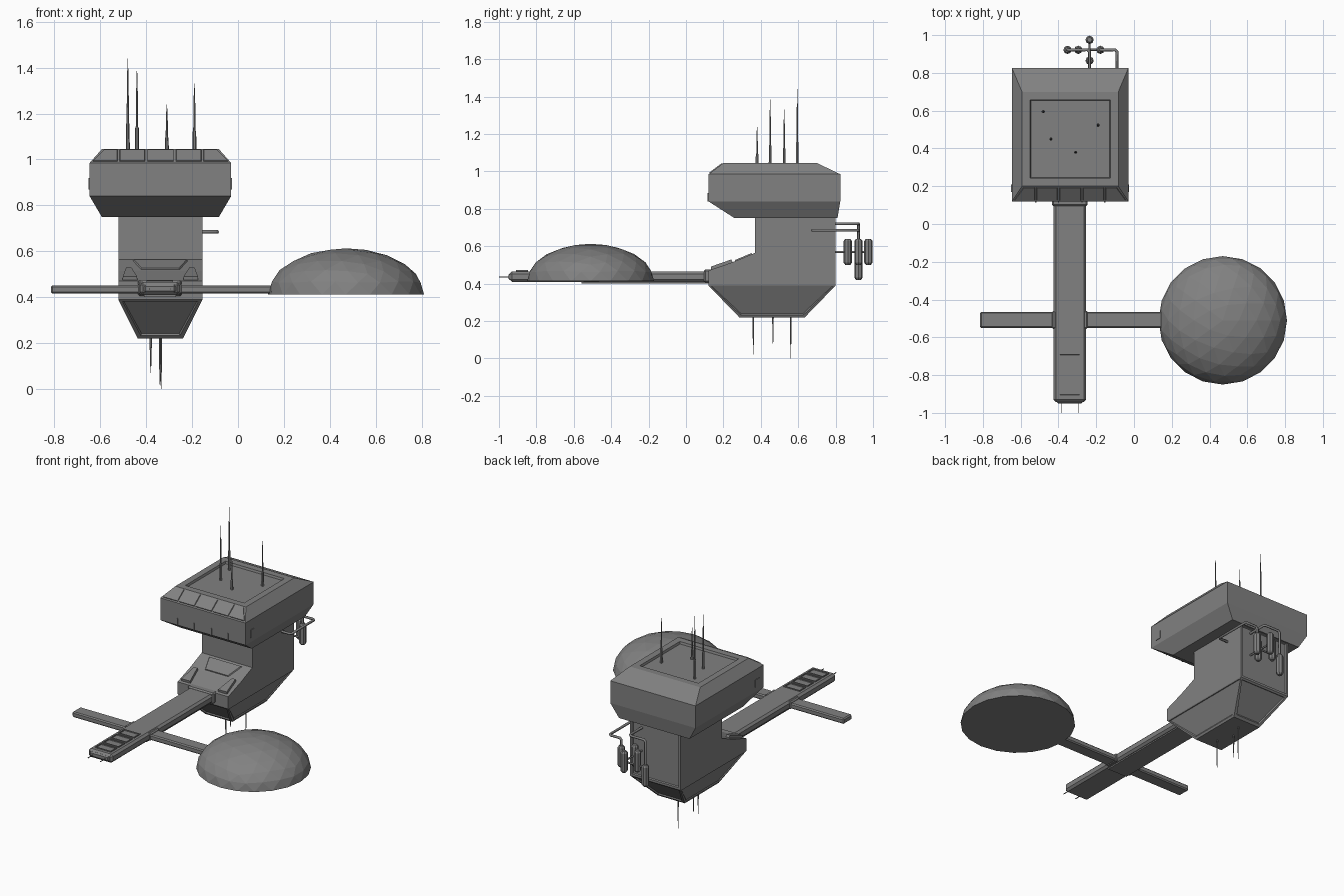
import bpy, bmesh, math
from mathutils import Vector

cube = bpy.data.objects.get("Cube")
if cube:
    bpy.data.objects.remove(cube, do_unlink=True)

hull = bpy.data.materials.new("hull grey")
hull.use_nodes = True
GREY = (0.22, 0.22, 0.22, 1)
hull.diffuse_color = GREY
hull.node_tree.nodes["Principled BSDF"].inputs["Base Color"].default_value = GREY

CX = -0.338  # centre line of the ship's hull


def finish(name, bm):
    bmesh.ops.recalc_face_normals(bm, faces=bm.faces)
    mesh = bpy.data.meshes.new(name)
    bm.to_mesh(mesh)
    bm.free()
    obj = bpy.data.objects.new(name, mesh)
    bpy.context.collection.objects.link(obj)
    mesh.materials.append(hull)
    return obj


def hull_block(name, profile, sides, recess):
    """Mirrored block from (y, z, half width) points; recess maps face index to (inset, depth)."""
    bm = bmesh.new()
    rows = [[bm.verts.new((CX + s * w, y, z)) for y, z, w in profile] for s in (-1, 1)]
    n = len(profile)
    faces = [bm.faces.new((rows[0][i], rows[0][(i + 1) % n], rows[1][(i + 1) % n], rows[1][i]))
             for i in range(n)]
    for side in sides:
        faces += [bm.faces.new([row[i] for i in side]) for row in rows]
    bmesh.ops.recalc_face_normals(bm, faces=bm.faces)
    for i, (inset, depth) in recess.items():
        bmesh.ops.inset_individual(bm, faces=[faces[i]], thickness=inset, depth=0)
        bmesh.ops.inset_individual(bm, faces=[faces[i]], thickness=0.006, depth=-depth)
    return finish(name, bm)


def plate(name, corners, thick=0.008):
    """Raised plate on a flat quad, with a slightly smaller top."""
    bm = bmesh.new()
    pts = [Vector(c) for c in corners]
    mid = sum(pts, Vector()) / len(pts)
    normal = (pts[1] - pts[0]).cross(pts[2] - pts[0]).normalized()
    low = [bm.verts.new(p - normal * 0.002) for p in pts]
    top = [bm.verts.new(p + (mid - p) * 0.05 + normal * thick) for p in pts]
    bm.faces.new(low)
    bm.faces.new(top)
    for i in range(len(pts)):
        j = (i + 1) % len(pts)
        bm.faces.new((low[i], low[j], top[j], top[i]))
    return finish(name, bm)


def box(name, lo, hi, bevel=0.0, sink=0.0):
    bm = bmesh.new()
    bmesh.ops.create_cube(bm, size=1)
    for v in bm.verts:
        v.co = [a + (b - a) * (c + 0.5) for a, b, c in zip(lo, hi, v.co)]
    if sink:
        top = [f for f in bm.faces if f.normal.z > 0.9]
        bmesh.ops.inset_individual(bm, faces=top, thickness=0.008, depth=0)
        bmesh.ops.inset_individual(bm, faces=top, thickness=0.001, depth=-sink)
    if bevel:
        bmesh.ops.bevel(bm, geom=list(bm.edges), offset=bevel, segments=1, affect='EDGES')
    return finish(name, bm)


def lathe(name, profile, x, y, sides=8):
    """Turned part from (radius, z) points."""
    bm = bmesh.new()
    rings = []
    for r, z in profile:
        angles = [2 * math.pi * k / sides for k in range(sides)]
        rings.append([bm.verts.new((x + r * math.cos(a), y + r * math.sin(a), z)) for a in angles])
    for a, b in zip(rings, rings[1:]):
        for k in range(sides):
            m = (k + 1) % sides
            bm.faces.new((a[k], a[m], b[m], b[k]))
    bm.faces.new(rings[0])
    bm.faces.new(rings[-1])
    return finish(name, bm)


def pipe(name, points, radius=0.008):
    curve = bpy.data.curves.new(name, 'CURVE')
    curve.dimensions = '3D'
    curve.bevel_depth = radius
    curve.bevel_resolution = 1
    curve.use_fill_caps = True
    line = curve.splines.new('POLY')
    line.points.add(len(points) - 1)
    for p, co in zip(line.points, points):
        p.co = (*co, 1)
    curve.materials.append(hull)
    obj = bpy.data.objects.new(name, curve)
    bpy.context.collection.objects.link(obj)
    return obj


# Main body: neck, sloping shoulder and tapered belly
W, N = 0.183, 0.098
hull_block("body",
           [(0.8, 0.76, W), (0.37, 0.76, W), (0.37, 0.565, W), (0.25, 0.515, W), (0.12, 0.47, W),
            (0.12, 0.39, W), (0.285, 0.22, N), (0.635, 0.22, N), (0.8, 0.39, W)],
           [(0, 1, 2, 3, 4, 5, 8), (5, 6, 7, 8)],
           {5: (0.022, 0.008), 7: (0.022, 0.008), 8: (0.02, 0.008),
            11: (0.016, 0.006), 12: (0.016, 0.006)})

# Command head with bevelled roof and underside
W, N = 0.308, 0.255
hull_block("head",
           [(0.825, 0.985, W), (0.7, 1.045, N), (0.2, 1.045, N), (0.12, 0.985, W),
            (0.12, 0.84, W), (0.26, 0.75, N), (0.81, 0.75, N), (0.825, 0.84, W)],
           [(0, 1, 2, 3), (0, 3, 4, 7), (4, 5, 6, 7)],
           {1: (0.06, 0.014)})

# Roof brow panels and the ribs below them
ribs = [-0.52, -0.4, -0.275, -0.155]
low_x = [CX - 0.3] + ribs + [CX + 0.3]
top_x = [CX - 0.25] + ribs + [CX + 0.25]
g = 0.004
for i in range(5):
    plate("brow_panel", [(low_x[i] + g, 0.127, 0.99), (low_x[i + 1] - g, 0.127, 0.99),
                         (top_x[i + 1] - g, 0.195, 1.041), (top_x[i] + g, 0.195, 1.041)], 0.005)
for x in ribs:
    box("brow_rib", (x - 0.003, 0.115, 0.84), (x + 0.003, 0.125, 0.885))
for s in (-1, 1):
    x = CX + s * W
    box("head_side_slot", (x - 0.004, 0.17, 0.87), (x + 0.004, 0.21, 0.92))

# Shoulder panel and the fins beside the boom
plate("shoulder_panel", [(CX - 0.085, 0.262, 0.52), (CX + 0.085, 0.262, 0.52),
                         (CX + 0.12, 0.355, 0.559), (CX - 0.12, 0.355, 0.559)], 0.006)
for s in (-1, 1):
    quad = [(CX + s * 0.1, 0.135, 0.475), (CX + s * 0.165, 0.135, 0.475),
            (CX + s * 0.15, 0.25, 0.515), (CX + s * 0.125, 0.25, 0.515)]
    plate("shoulder_fin", quad if s > 0 else quad[::-1], 0.016)

# Forward boom with keel, nose, hatches and probes
BX = -0.34
box("boom", (BX - 0.087, -0.943, 0.41), (BX + 0.087, 0.2, 0.466), bevel=0.013)
box("boom_keel", (BX - 0.07, -0.56, 0.402), (BX + 0.07, 0.2, 0.415))
box("boom_root", (BX - 0.095, 0.095, 0.405), (BX + 0.095, 0.16, 0.475), bevel=0.008)
box("nose_block", (BX - 0.07, -0.95, 0.42), (BX + 0.07, -0.9, 0.455), bevel=0.008)
for i in range(4):
    y = -0.91 + i * 0.08
    box("boom_hatch", (BX - 0.058, y, 0.46), (BX + 0.058, y + 0.064, 0.472), sink=0.006)
for s in (-1, 1):
    box("nose_probe", (BX + s * 0.045 - 0.002, -1.0, 0.434), (BX + s * 0.045 + 0.002, -0.94, 0.438))

# Cross arm and its collar
box("cross_arm", (-0.815, -0.55, 0.416), (0.2, -0.465, 0.452), bevel=0.007)
box("arm_collar", (BX - 0.095, -0.555, 0.412), (BX + 0.095, -0.46, 0.462), bevel=0.007)

# Faceted dome with a flat underside
bm = bmesh.new()
bmesh.ops.create_icosphere(bm, subdivisions=3, radius=1)
cut = bmesh.ops.bisect_plane(bm, geom=bm.verts[:] + bm.edges[:] + bm.faces[:], dist=1e-4,
                             plane_co=(0, 0, 0), plane_no=(0, 0, 1), clear_inner=True)
bmesh.ops.holes_fill(bm, edges=[e for e in bm.edges if e.is_boundary])
for v in bm.verts:
    v.co = (0.47 + v.co.x * 0.34, -0.51 + v.co.y * 0.34, 0.413 + v.co.z * 0.2)
finish("dome", bm)

# Roof masts and belly masts
for x, y, tip in [(-0.48, 0.595, 1.44), (-0.44, 0.45, 1.385), (-0.31, 0.38, 1.24), (-0.19, 0.525, 1.33)]:
    h = tip - 1.03
    lathe("roof_mast", [(0.009, 1.02), (0.008, 1.03 + h * 0.3), (0.005, 1.03 + h * 0.32),
                        (0.004, 1.03 + h * 0.7), (0.001, tip)], x, y, 6)
for x, y, tip in [(-0.34, 0.36, 0.02), (-0.38, 0.465, 0.07), (-0.335, 0.56, 0.0)]:
    mid = (tip + 0.22) / 2
    lathe("belly_mast", [(0.005, 0.23), (0.004, mid), (0.001, tip)], x, y, 6)

# Rear tank cluster
for x, y, z in [(-0.235, 0.975, 0.5), (-0.235, 0.865, 0.5), (-0.295, 0.922, 0.5),
                (-0.178, 0.922, 0.5), (-0.352, 0.922, 0.42)]:
    lathe("tank", [(0.013, z), (0.022, z + 0.012), (0.022, z + 0.128), (0.013, z + 0.14)], x, y)

# Pipework feeding the tanks
pipe("side_pipe", [(-0.17, 0.675, 0.685), (-0.1, 0.675, 0.685), (-0.09, 0.685, 0.685),
                   (-0.09, 0.912, 0.685), (-0.1, 0.922, 0.685), (-0.168, 0.922, 0.685),
                   (-0.178, 0.922, 0.675), (-0.178, 0.922, 0.63)])
pipe("rear_pipe", [(-0.235, 0.79, 0.72), (-0.235, 0.912, 0.72), (-0.245, 0.922, 0.72),
                   (-0.342, 0.922, 0.72), (-0.352, 0.922, 0.71), (-0.352, 0.922, 0.55)])
pipe("tank_link_long", [(-0.235, 0.79, 0.57), (-0.235, 0.975, 0.57)], 0.006)
pipe("tank_link_cross", [(-0.352, 0.922, 0.54), (-0.178, 0.922, 0.54)], 0.006)
